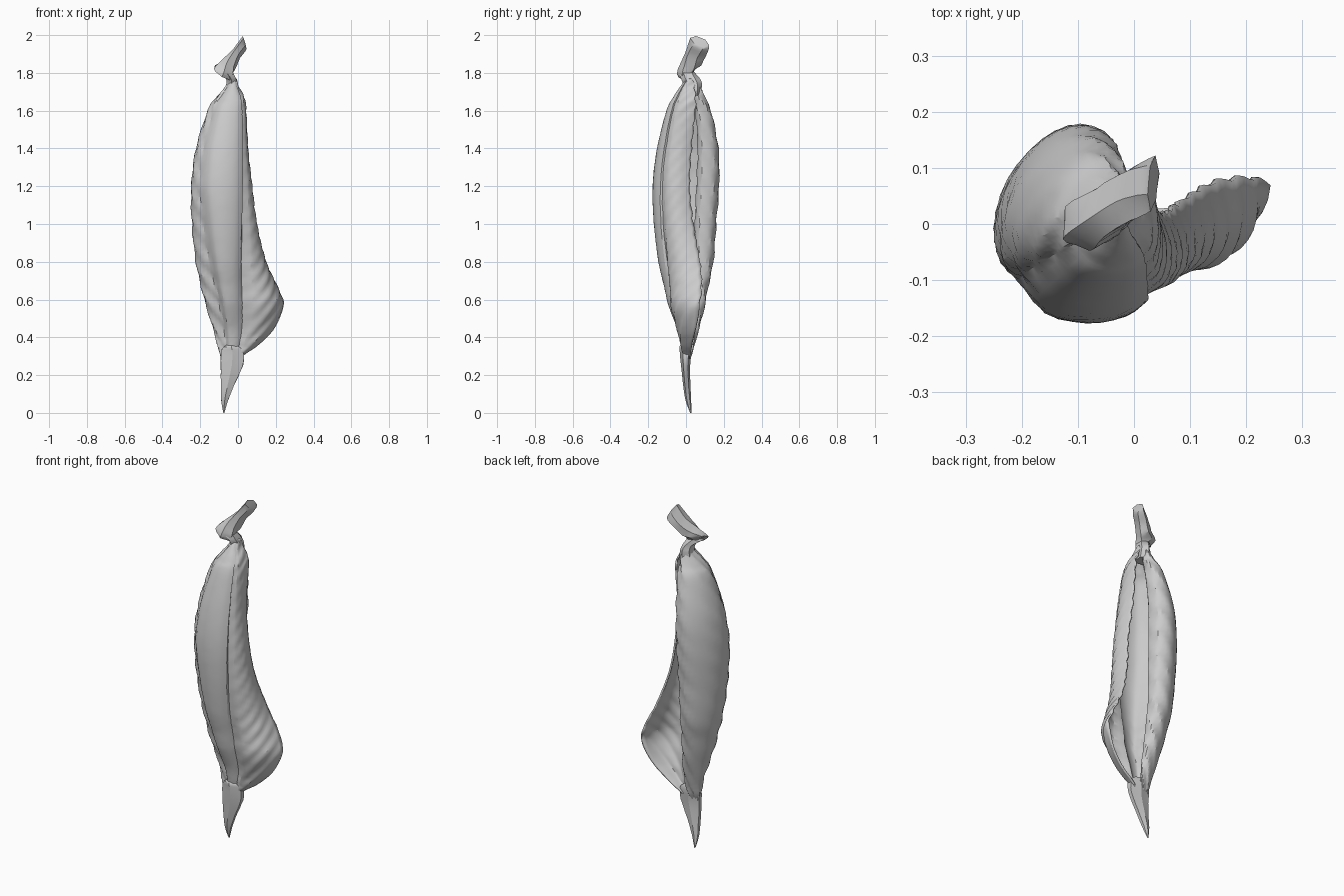
import bpy, math, random
from mathutils import Vector
random.seed(4)

def catmull(pts, per):
    """Smooth curve through tuples, 'per' steps for each span."""
    out = []
    for i in range(len(pts) - 1):
        a, b, c, d = (Vector(pts[min(max(i + k, 0), len(pts) - 1)]) for k in (-1, 0, 1, 2))
        for s in range(per):
            t = s / per
            out.append(0.5 * (2 * b + (c - a) * t + (2 * a - 5 * b + 4 * c - d) * t * t
                              + (3 * b - a - 3 * c + d) * t ** 3))
    return out + [Vector(pts[-1])]

def grid_mesh(name, rows, closed=False):
    """Skin a list of equal-length rows of points."""
    n = len(rows[0])
    faces = []
    for i in range(len(rows) - 1):
        for j in range(n if closed else n - 1):
            k = (j + 1) % n
            faces.append((i * n + j, i * n + k, (i + 1) * n + k, (i + 1) * n + j))
    if closed:
        faces += [tuple(range(n))[::-1], tuple(range((len(rows) - 1) * n, len(rows) * n))]
    me = bpy.data.meshes.new(name)
    me.from_pydata([tuple(p) for r in rows for p in r], [], faces)
    ob = bpy.data.objects.new(name, me)
    bpy.context.collection.objects.link(ob)
    bpy.ops.object.select_all(action='DESELECT')
    bpy.context.view_layer.objects.active = ob
    ob.select_set(True)
    bpy.ops.object.shade_smooth_by_angle(angle=math.radians(24))
    return ob

# Height stations: z, left x, front crease x, wing edge x, front y, back y, wing edge y
stations = [
    (0.27, -0.08, -0.03, -0.01, -0.008, 0.012, 0.008),
    (0.31, -0.098, -0.01, 0.04, -0.02, 0.03, 0.02),
    (0.36, -0.11, 0.00, 0.11, -0.03, 0.045, 0.03),
    (0.45, -0.135, 0.01, 0.195, -0.05, 0.07, 0.05),
    (0.57, -0.172, 0.01, 0.242, -0.095, 0.10, 0.07),
    (0.68, -0.20, 0.01, 0.205, -0.12, 0.12, 0.083),
    (0.80, -0.225, 0.012, 0.145, -0.148, 0.145, 0.075),
    (1.00, -0.245, 0.02, 0.083, -0.172, 0.16, 0.04),
    (1.20, -0.247, 0.025, 0.057, -0.178, 0.175, 0.02),
    (1.40, -0.222, 0.025, 0.035, -0.155, 0.172, 0.03),
    (1.60, -0.160, 0.022, 0.035, -0.105, 0.132, 0.05),
    (1.67, -0.115, 0.015, 0.03, -0.07, 0.10, 0.05),
    (1.73, -0.065, -0.005, 0.0, -0.03, 0.075, 0.045),
    (1.77, -0.05, -0.015, -0.01, 0.0, 0.05, 0.035)]

# Curled leaf section: rolled lip, left flank, rounded front rib
lip = catmull([(.54, .70), (.64, .66), (.78, .73), (.75, .92), (.54, 1), (.30, .93), (.09, .74),
               (0, .5), (.04, .31), (.15, .2)], 3)
rib = catmull([(.15, .2), (.32, .04), (.6, 0), (.86, .04), (1, .12)], 3)
section = lip[:-1] + rib
nw = 16

rows = []
for z, L, C, R, F, B, wy in catmull(stations, 7):
    row = []
    shift = min(.25, max(0, 1.2 - z) * 0.4)   # left crease drifts towards the rib lower down
    for i, (u, v) in enumerate(section):
        near = math.exp(-((i - len(lip)) / 4) ** 2)
        x, y = L + (u + shift * near) * (C - L), F + v * (B - F)
        y += 0.008 * near                     # sharpen the groove beside the rib
        amp = 0.003 if i < len(lip) else 0.0
        w = amp * math.sin(z * 45 + i * 1.2) + random.uniform(-.0008, .0008)
        row.append(Vector((x + w, y + w, z)))
    # Flared wing bulging forward between crease and free edge
    a, b = row[-1].copy(), Vector((R, wy, z))
    d = b - a
    nrm = Vector((d.y, -d.x, 0))
    flare = min(1, max(0.0, (1.7 - z) / .7))
    for k in range(1, nw + 1):
        t = k / nw
        bulge = (.35 + .68 * flare) * t * (1 - t) - 0.08 * math.exp(-((t - .08) / .07) ** 2)
        p = a + d * t + nrm * bulge
        w = 0.004 * min(1, 2 * t) * math.sin(70 * (z - 1.1 * d.length * t)) + random.uniform(-.0008, .0008)
        row.append(p + Vector((w * .6, -w, 0)))
    rows.append(row)
leaf = grid_mesh("curled_leaf", rows)
sol = leaf.modifiers.new("thickness", 'SOLIDIFY')
# grow inwards: compare a flank face's normal with the outward (-x) side
flank = min(leaf.data.polygons, key=lambda f: f.center.x)
sol.thickness, sol.offset = 0.010, -1 if flank.normal.x < 0 else 1

def tube(name, rings, n=12):
    """Flattened tube: each ring is centre xyz, wide half-vector xyz, thin half-vector xyz."""
    out = []
    for r in catmull(rings, 3):
        c, p, q = Vector(r[:3]), Vector(r[3:6]), Vector(r[6:9])
        row = []
        for j in range(n):
            a = math.tau * j / n
            g = 1 + (0.1 if j % 2 else -0.06) + random.uniform(-.03, .03)
            row.append(c + (p * math.cos(a) + q * math.sin(a)) * g)
        out.append(row)
    return grid_mesh(name, out, True)

# Dried pointed tip whose hood overlaps the leaf base
tube("pointed_tip", [
    (-.075, .025, 0, .003, 0, 0, 0, .003, 0),
    (-.07, .012, .07, .02, 0, 0, 0, .014, 0),
    (-.052, .003, .16, .04, 0, 0, 0, .018, 0),
    (-.033, -.002, .25, .062, 0, 0, 0, .022, 0),
    (-.03, -.002, .32, .064, 0, 0, 0, .028, 0),
    (-.035, -.005, .35, .042, 0, 0, 0, .028, 0),
    (-.035, -.004, .36, .02, 0, 0, 0, .018, 0)])

# Pinched neck and twisted stalk with a flared end
tube("neck", [
    (-.035, .035, 1.68, .04, 0, 0, 0, .04, 0),
    (-.033, .035, 1.74, .030, 0, 0, 0, .045, 0),
    (-.04, .02, 1.775, .028, 0, 0, 0, .045, 0),
    (-.07, .0, 1.81, .035, 0, .012, 0, .035, 0)])
tube("twisted_stalk", [
    (-.075, -.005, 1.79, .043, .01, -.025, .01, .034, .01),
    (-.075, .005, 1.815, .05, .0, -.02, .0, .047, .01),
    (-.045, .027, 1.85, .03, -.01, -.02, .01, .048, -.01),
    (-.01, .05, 1.90, .018, -.016, -.012, .008, .046, -.016),
    (.025, .068, 1.945, .014, -.010, -.016, .008, .047, -.018),
    (.034, .073, 1.965, .008, -.004, -.022, .004, .046, -.018)])
